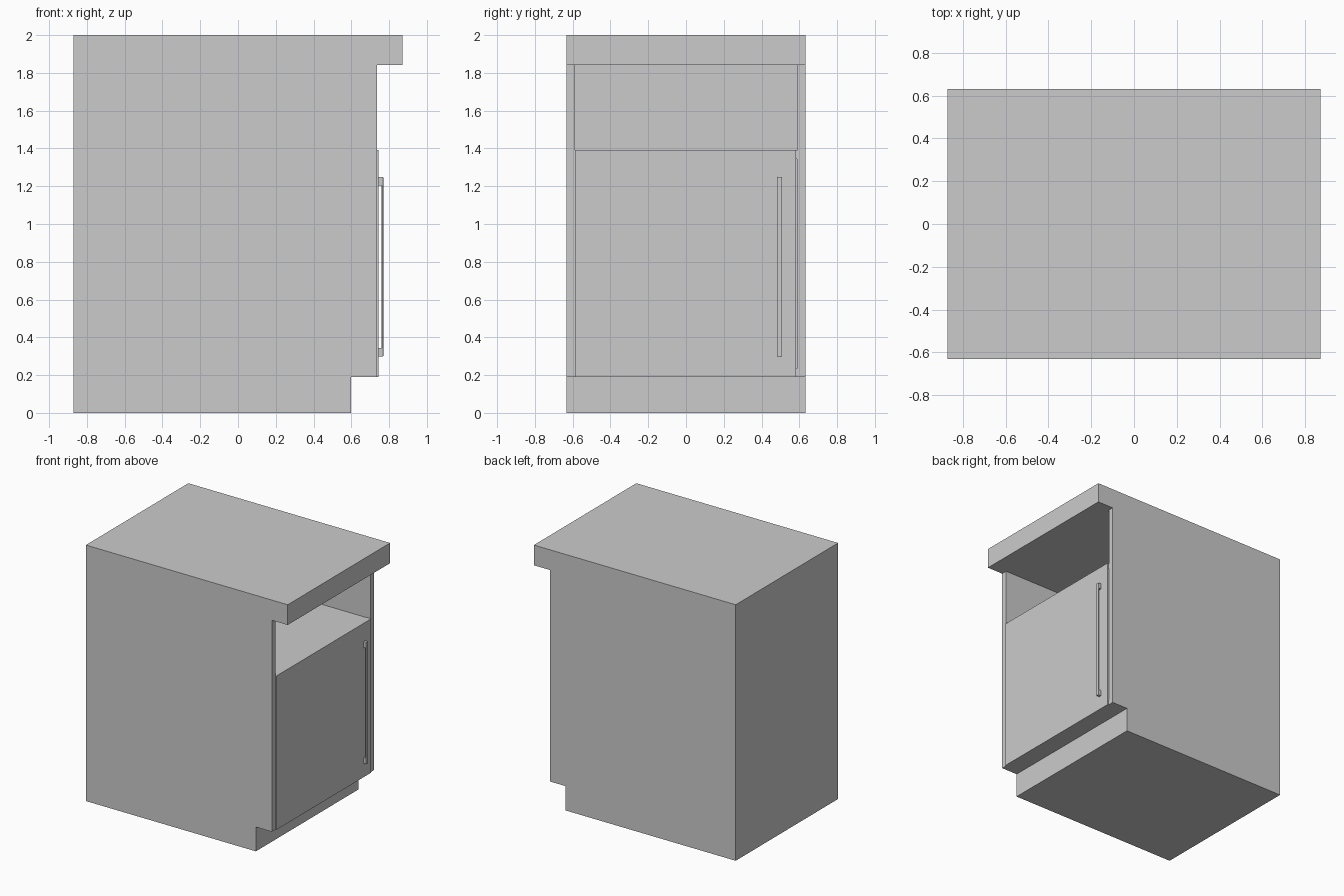
import bpy, bmesh

if "Cube" in bpy.data.objects:
    bpy.data.objects.remove(bpy.data.objects["Cube"])

BACK, FRONT = -0.872, 0.735      # carcass depth along x
HALF_W, INNER = 0.632, 0.587     # outer and inner half widths along y
TOP_Z, KICK_Z, KICK_X = 1.842, 0.19, 0.597


def make_object(name, bm):
    mesh = bpy.data.meshes.new(name)
    bmesh.ops.recalc_face_normals(bm, faces=bm.faces)
    bm.to_mesh(mesh)
    bm.free()
    obj = bpy.data.objects.new(name, mesh)
    bpy.context.collection.objects.link(obj)
    return obj


def box(name, x, y, z, bevel=0):
    bm = bmesh.new()
    bmesh.ops.create_cube(bm, size=1)
    for v in bm.verts:
        v.co = [(r[0] + r[1]) / 2 + c * (r[1] - r[0]) for c, r in zip(v.co, (x, y, z))]
    obj = make_object(name, bm)
    if bevel:
        mod = obj.modifiers.new("bevel", "BEVEL")
        mod.width, mod.segments = bevel, 2
    return obj


def side_panel(name, y0, y1):
    # notched profile in xz, extruded along y
    profile = [(BACK, 0), (KICK_X, 0), (KICK_X, KICK_Z), (FRONT, KICK_Z),
               (FRONT, TOP_Z), (BACK, TOP_Z)]
    bm = bmesh.new()
    face = bm.faces.new([bm.verts.new((x, y0, z)) for x, z in profile])
    ext = bmesh.ops.extrude_face_region(bm, geom=[face])["geom"]
    bmesh.ops.translate(bm, vec=(0, y1 - y0, 0),
                        verts=[v for v in ext if isinstance(v, bmesh.types.BMVert)])
    return make_object(name, bm)


# Carcass
side_panel("side_panel_near", -HALF_W, -INNER)
side_panel("side_panel_far", INNER, HALF_W)
inside = (-INNER, INNER)
box("plinth", (BACK, KICK_X), inside, (0, KICK_Z))
box("bottom_panel", (BACK, FRONT), inside, (KICK_Z, KICK_Z + 0.045))
box("back_panel", (BACK, BACK + 0.045), inside, (KICK_Z + 0.045, TOP_Z))
box("niche_shelf", (BACK + 0.045, FRONT), inside, (1.345, 1.388))

# Countertop overhanging the open side
box("countertop", (BACK, 0.872), (-HALF_W, HALF_W), (TOP_Z, 2.0))

# Door and its bar handle
box("door", (0.70, 0.743), (-INNER, 0.583), (KICK_Z, 1.392))
grip_y = (0.485, 0.509)
for name, z0 in (("handle_post_lower", 0.298), ("handle_post_upper", 1.204)):
    box(name, (0.74, 0.769), grip_y, (z0, z0 + 0.046), 0.003)
box("handle_bar", (0.761, 0.769), grip_y, (0.30, 1.248), 0.002)
